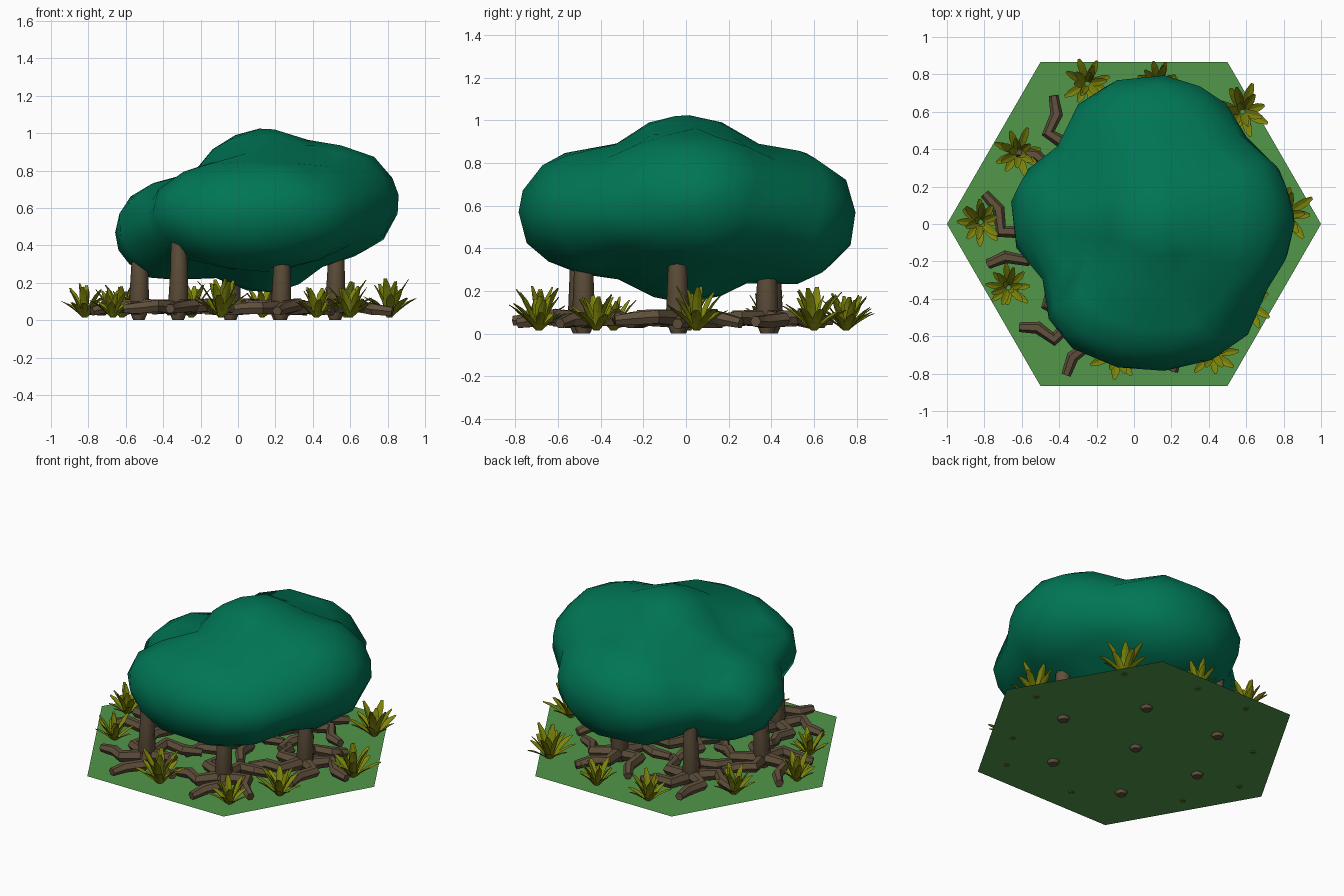
import bpy, bmesh, math, random
from mathutils import Vector

random.seed(4)
if "Cube" in bpy.data.objects:
    bpy.data.objects.remove(bpy.data.objects["Cube"], do_unlink=True)


def material(name, rgb):
    m = bpy.data.materials.new(name)
    m.use_nodes = True
    m.diffuse_color = (*rgb, 1)
    bsdf = m.node_tree.nodes["Principled BSDF"]
    bsdf.inputs["Base Color"].default_value = (*rgb, 1)
    bsdf.inputs["Roughness"].default_value = 0.9
    return m


GRASS = material("grass green", (0.085, 0.31, 0.07))
FOLIAGE = material("deep foliage green", (0.0, 0.18, 0.092))
BARK = material("bark brown", (0.115, 0.079, 0.044))
LEAF = material("olive leaf", (0.21, 0.235, 0.003))


def finish(bm, name, mat, smooth=None):
    """Turn a bmesh into a named object with one colour."""
    mesh = bpy.data.meshes.new(name)
    bm.to_mesh(mesh)
    bm.free()
    mesh.materials.append(mat)
    ob = bpy.data.objects.new(name, mesh)
    bpy.context.collection.objects.link(ob)
    if smooth:
        bpy.ops.object.select_all(action='DESELECT')
        ob.select_set(True)
        bpy.context.view_layer.objects.active = ob
        bpy.ops.object.shade_smooth_by_angle(angle=math.radians(smooth))
    return ob


def tube(bm, path, radii, sides=6):
    """Sweep a polygon along a path and cap both ends."""
    rings = []
    for i, p in enumerate(path):
        before = (p - path[max(i - 1, 0)]).normalized()
        after = (path[min(i + 1, len(path) - 1)] - p).normalized()
        along = (before + after).normalized()
        side = along.orthogonal().normalized()
        if abs(along.z) < 0.8:
            side = along.cross(Vector((0, 0, 1))).normalized()
        up = side.cross(along)
        angles = [math.tau * k / sides for k in range(sides)]
        rings.append([bm.verts.new(p + radii[i] * (math.cos(a) * side + math.sin(a) * up))
                      for a in angles])
    for a, b in zip(rings, rings[1:]):
        for k in range(sides):
            n = (k + 1) % sides
            bm.faces.new((a[k], a[n], b[n], b[k]))
    bm.faces.new(rings[0][::-1])
    bm.faces.new(rings[-1])


def polar(r, angle, z):
    return Vector((r * math.cos(angle), r * math.sin(angle), z))


# Ground: a thin hexagonal sheet
bm = bmesh.new()
bm.faces.new([bm.verts.new(polar(1, math.tau * k / 6, 0.02)) for k in range(6)])
finish(bm, "ground", GRASS)

# Trunks with crooked spreading roots: x, y, direction of the first root
TRUNKS = [(0.52, -0.04, 0), (0.22, 0.38, 62), (-0.32, 0.4, 111), (-0.04, -0.03, 30),
          (0.23, -0.48, 266), (-0.53, -0.04, 143), (-0.32, -0.5, 262)]
for i, (x, y, turn) in enumerate(TRUNKS):
    base = Vector((x, y, 0))
    bm = bmesh.new()
    tube(bm, [base, base + Vector((0, 0, 0.06)), base + Vector((0.005, 0, 0.3)),
              base + Vector((0, 0, 0.6))], [0.03, 0.055, 0.045, 0.038], 8)
    finish(bm, f"trunk_{i + 1}", BARK, 50)
    bm = bmesh.new()
    for k in range(5):
        a = math.radians(turn + 72 * k)
        stretch = random.uniform(0.95, 1.1)
        path = [(0.0, 0, 0.07), (0.165, 0.65, 0.075), (0.21, 0.1, 0.065), (0.31, 0, 0.055)]
        pts = [base + polar(r * stretch, a + da, z + random.uniform(-0.01, 0.01))
               for r, da, z in path]
        tube(bm, pts, [0.042, 0.036, 0.034, 0.026])
    finish(bm, f"roots_{i + 1}", BARK, 30)

# Canopy: one skin drawn over overlapping rounded lobes
LOBES = [((0.45, 0.02, 0.625), (0.425, 0.47, 0.33)),
         ((0.1, 0.46, 0.55), (0.49, 0.35, 0.33)),
         ((0.1, -0.42, 0.57), (0.6, 0.38, 0.31)),
         ((-0.31, 0.04, 0.485), (0.37, 0.39, 0.29)),
         ((0.14, 0, 0.585), (0.42, 0.45, 0.44))]
CORE = Vector((0.1, 0, 0.57))


def reach(d):
    """Farthest distance from the core to a lobe surface along d."""
    best = 0
    for c, r in LOBES:
        o = Vector([(CORE[j] - c[j]) / r[j] for j in range(3)])
        v = Vector([d[j] / r[j] for j in range(3)])
        disc = o.dot(v) ** 2 - v.dot(v) * (o.dot(o) - 1)
        if disc >= 0:
            best = max(best, (-o.dot(v) + math.sqrt(disc)) / v.dot(v))
    return best


bm = bmesh.new()
bmesh.ops.create_icosphere(bm, subdivisions=4, radius=1)
for v in bm.verts:
    d = v.co.normalized()
    v.co = CORE + d * reach(d)
for _ in range(2):
    bmesh.ops.smooth_vert(bm, verts=bm.verts, factor=0.4,
                          use_axis_x=True, use_axis_y=True, use_axis_z=True)
canopy = finish(bm, "canopy", FOLIAGE, 60)
low = canopy.modifiers.new("coarse facets", 'DECIMATE')
low.ratio = 0.25


# Leaf tufts: broad blades fanned around a centre
def blade(bm, base, angle, tilt, length, width):
    out, side = polar(1, angle, 0), polar(1, angle + math.pi / 2, 0)
    rows, p, steps = [], base.copy(), 4
    for s in range(steps + 1):
        w = width * (0.6, 0.85, 1, 0.95, 0.35)[s]
        lean = tilt + 0.3 * s / steps
        normal = Vector((0, 0, math.sin(lean))) - out * math.cos(lean)
        rows.append([bm.verts.new(p + side * w * e + normal * w * 0.3 * abs(e))
                     for e in (-1, 0, 1)])
        p = p + (out * math.sin(lean) + Vector((0, 0, math.cos(lean)))) * length / steps
    for a, b in zip(rows, rows[1:]):
        for j in range(2):
            bm.faces.new((a[j], b[j], b[j + 1], a[j + 1]))


TUFTS = [(-0.62, 0.38, 1), (-0.82, 0.01, 1), (-0.67, -0.34, 0.9), (-0.25, 0.75, 1),
         (0.13, 0.75, 0.95), (0.58, 0.6, 1.15), (0.81, 0.05, 1.15), (0.6, -0.42, 1.05),
         (0.42, -0.69, 1), (-0.09, -0.69, 1.15)]
for i, (x, y, size) in enumerate(TUFTS):
    bm = bmesh.new()
    spin = random.uniform(0, math.tau)
    for count, tilt, length in ((8, 0.8, 0.15), (6, 0.38, 0.18), (2, 0.1, 0.17)):
        for k in range(count):
            a = spin + math.tau * k / count + random.uniform(-0.15, 0.15)
            blade(bm, Vector((x, y, 0.015)) + polar(0.012, a, 0), a,
                  tilt + random.uniform(-0.12, 0.12),
                  length * size * random.uniform(0.85, 1.1), 0.02 * size)
    finish(bm, f"leaf_tuft_{i + 1}", LEAF)
